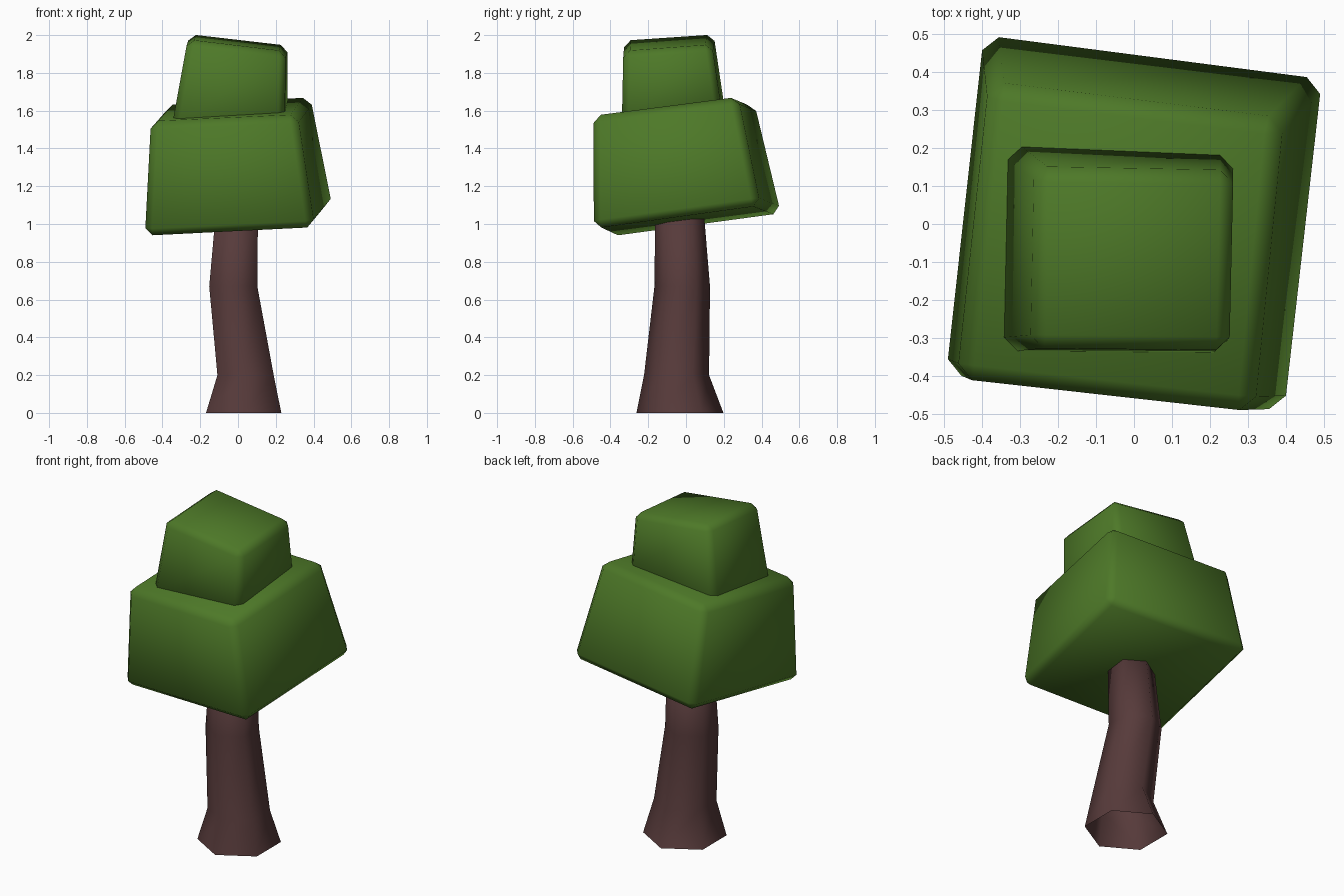
import bpy, bmesh, math

if "Cube" in bpy.data.objects:
    bpy.data.objects.remove(bpy.data.objects["Cube"])


def material(name, rgb):
    m = bpy.data.materials.new(name)
    m.diffuse_color = (*rgb, 1)
    m.use_nodes = True
    m.node_tree.nodes["Principled BSDF"].inputs["Base Color"].default_value = m.diffuse_color
    return m


bark = material("brown bark", (0.095, 0.043, 0.043))
leaf = material("leaf green", (0.075, 0.19, 0.021))


def finish(name, bm, mat):
    bmesh.ops.recalc_face_normals(bm, faces=bm.faces[:])
    for f in bm.faces:
        f.smooth = True
    me = bpy.data.meshes.new(name)
    bm.to_mesh(me)
    bm.free()
    me.materials.append(mat)
    ob = bpy.data.objects.new(name, me)
    bpy.context.collection.objects.link(ob)
    return ob


# Trunk: bent six-sided tube, flared at the open base (x, y, z, radius)
bm = bmesh.new()
prev = None
for x, y, z, r in [(0.03, -0.032, 0, 0.23), (0.04, -0.05, 0.2, 0.172),
                   (-0.025, -0.02, 0.67, 0.147), (-0.005, -0.035, 1.08, 0.128)]:
    ring = [bm.verts.new((x + r * math.cos(math.radians(30 + 60 * i)),
                          y + r * math.sin(math.radians(30 + 60 * i)), z))
            for i in range(6)]
    if prev:
        for i in range(6):
            j = (i + 1) % 6
            bm.faces.new((prev[i], prev[j], ring[j], ring[i]))
    prev = ring
bm.faces.new(prev)
finish("trunk", bm, bark)


# Foliage: tilted, tapered blocks with chamfered edges
def block(name, bottom, top, width):
    bm = bmesh.new()
    lo = [bm.verts.new(p) for p in bottom]
    hi = [bm.verts.new(p) for p in top]
    bm.faces.new(lo[::-1])
    bm.faces.new(hi)
    for i in range(4):
        j = (i + 1) % 4
        bm.faces.new((lo[i], lo[j], hi[j], hi[i]))
    bmesh.ops.recalc_face_normals(bm, faces=bm.faces[:])
    bmesh.ops.bevel(bm, geom=bm.edges[:], offset=width, segments=1,
                    affect='EDGES', profile=0.5)
    finish(name, bm, leaf)


# corners run front-left, front-right, back-right, back-left
block("lower_foliage",
      [(-0.497, -0.395, 0.933), (0.402, -0.492, 0.978), (0.503, 0.39, 1.10), (-0.397, 0.507, 1.055)],
      [(-0.465, -0.408, 1.54), (0.312, -0.495, 1.575), (0.387, 0.272, 1.675), (-0.382, 0.367, 1.635)],
      0.04)
block("upper_foliage",
      [(-0.353, -0.335, 1.50), (0.247, -0.34, 1.53), (0.262, 0.185, 1.62), (-0.338, 0.21, 1.585)],
      [(-0.267, -0.327, 1.975), (0.252, -0.332, 1.912), (0.262, 0.137, 1.947), (-0.257, 0.147, 2.007)],
      0.035)
